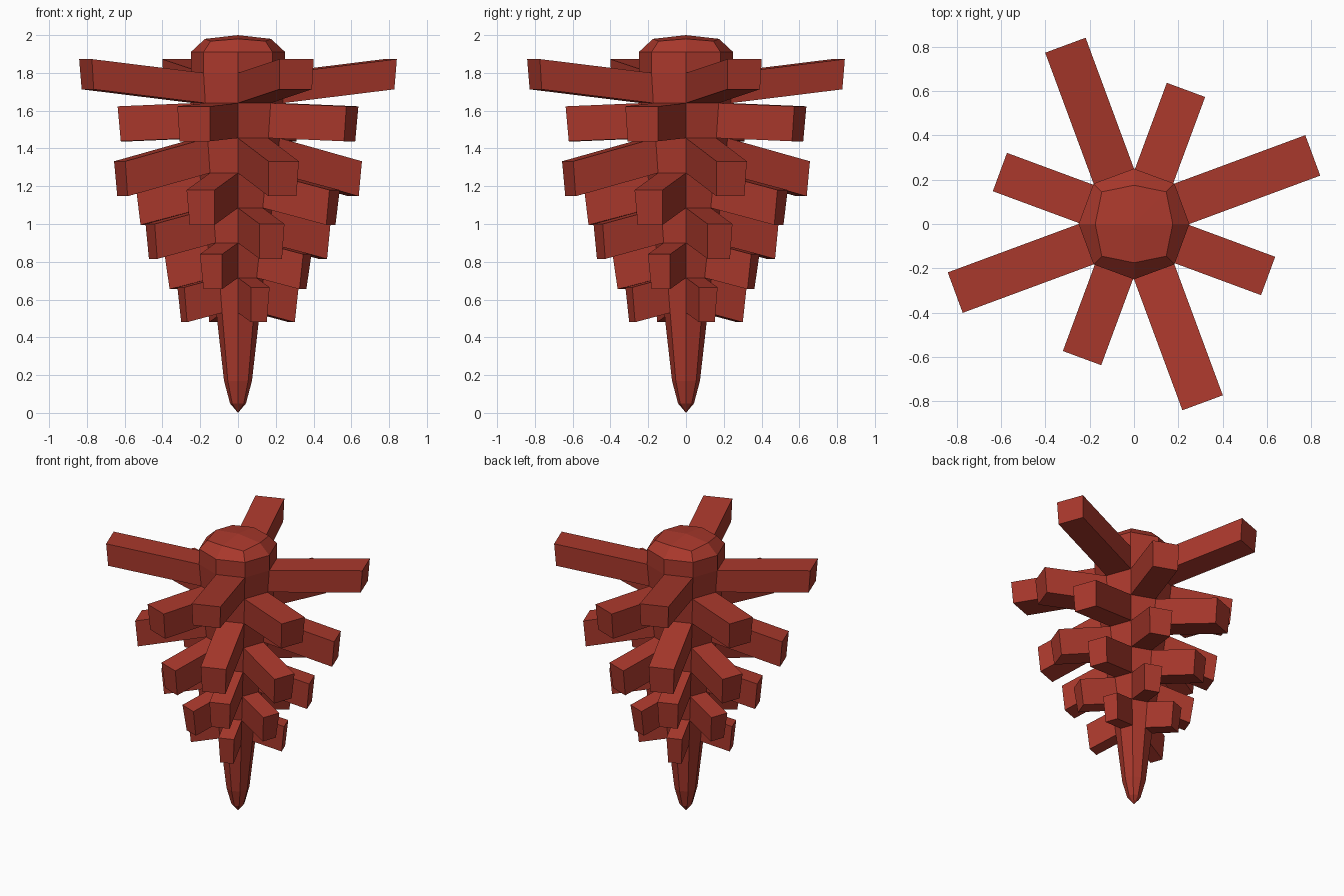
import bpy, bmesh
from math import pi, sin, cos
from mathutils import Vector

if "Cube" in bpy.data.objects:
    bpy.data.objects.remove(bpy.data.objects["Cube"])

mat = bpy.data.materials.new("red_brown")
mat.diffuse_color = (0.40, 0.04, 0.025, 1)
mat.use_nodes = True
mat.node_tree.nodes["Principled BSDF"].inputs["Base Color"].default_value = mat.diffuse_color

# core profile, bottom to top: height, radius, diagonal-corner drop
RINGS = [(0.05, 0.042), (0.17, 0.074), (0.53, 0.115), (0.715, 0.135), (0.90, 0.162),
         (1.085, 0.18), (1.27, 0.203), (1.455, 0.22), (1.64, 0.237),
         (1.80, 0.25), (1.91, 0.25)]
DIAG = 0.73   # x = y of a diagonal corner relative to the axis radius

bm = bmesh.new()


def ring(z, r, diag=DIAG, z_diag=None):
    verts = []
    for i in range(8):
        a = i * pi / 4
        k = r if i % 2 == 0 else r * diag * 2 ** 0.5
        h = z if i % 2 == 0 or z_diag is None else z_diag
        verts.append(bm.verts.new((k * cos(a), k * sin(a), h)))
    return verts


def cap(verts, z):
    c = bm.verts.new((0, 0, z))
    for i in range(8):
        bm.faces.new((c, verts[i], verts[(i + 1) % 8]))


# tapered eight-sided core with domed top and pointed foot
rings = [ring(z, r) for z, r in RINGS]
rings.append(ring(1.98, 0.175, 0.83, 1.968))
bands = []
for lo, hi in zip(rings, rings[1:]):
    bands.append([bm.faces.new((lo[i], lo[(i + 1) % 8], hi[(i + 1) % 8], hi[i]))
                  for i in range(8)])
cap(rings[0], 0.0)
cap(rings[-1], 2.0)
bmesh.ops.recalc_face_normals(bm, faces=bm.faces)

# arms: band index, first side (0 or 1, every other side), reach, rise
ARMS = [(8, 0, 0.63, 0.073), (7, 1, 0.427, -0.017), (6, 0, 0.465, -0.123),
        (5, 1, 0.358, -0.09), (4, 0, 0.33, -0.085), (3, 1, 0.242, -0.06),
        (2, 0, 0.198, -0.05)]
for band, first, reach, rise in ARMS:
    for face in bands[band][first::2]:
        n = face.normal.copy()
        n.z = 0
        move = n.normalized() * reach + Vector((0, 0, rise))
        out = bmesh.ops.extrude_discrete_faces(bm, faces=[face])["faces"][0]
        bmesh.ops.translate(bm, verts=out.verts[:], vec=move)

bmesh.ops.recalc_face_normals(bm, faces=bm.faces)
mesh = bpy.data.meshes.new("spiked_cone")
bm.to_mesh(mesh)
bm.free()
mesh.materials.append(mat)
obj = bpy.data.objects.new("spiked_cone", mesh)
bpy.context.collection.objects.link(obj)
